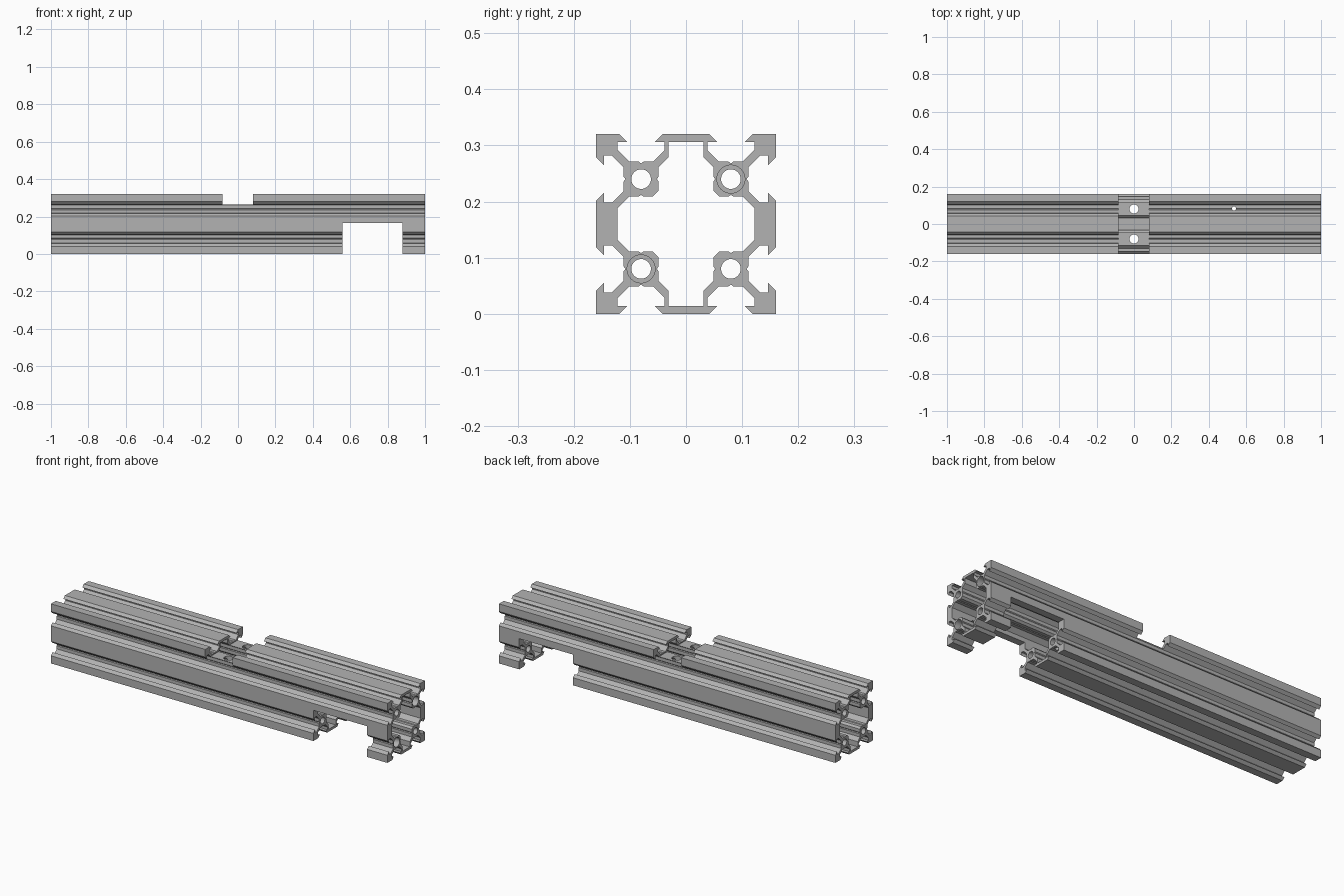
import bpy, bmesh, math
from mathutils import Matrix, Vector

old = bpy.data.objects.get("Cube")
if old:
    bpy.data.objects.remove(old, do_unlink=True)

MID = 0.16      # height of the beam axis
CELL = 0.08     # offset of each screw core from the axis

metal = bpy.data.materials.new("aluminium_grey")
metal.use_nodes = True
grey = (0.45, 0.45, 0.45, 1)
metal.diffuse_color = grey
metal.node_tree.nodes["Principled BSDF"].inputs["Base Color"].default_value = grey


def ring_from_quadrant(q):
    """Mirror a top-to-side quarter outline into a closed loop."""
    half = q + [(y, -z) for y, z in reversed(q)]
    return half + [(-y, z) for y, z in reversed(half)]


def circle(cy, cz, r, n=32):
    return [(cy + r * math.cos(math.tau * i / n), cz + r * math.sin(math.tau * i / n))
            for i in range(n)]


# Outer outline: an eighth from the top plate to the corner, swapped for the side
eighth = [(.042, .16), (.055, .1465), (.038, .1465), (.038, .132), (.059, .111),
          (.076, .111), (.08, .108), (.084, .111), (.101, .111), (.122, .132),
          (.122, .1465), (.105, .1465), (.119, .16)]
outer = ring_from_quadrant(eighth + [(.16, .16)] + [(z, y) for y, z in reversed(eighth)])

# Inner cavity outline
inner = ring_from_quadrant([
    (.031, .1465), (.031, .119), (.049, .101), (.049, .084), (.052, .08),
    (.049, .076), (.049, .059), (.059, .049), (.076, .049), (.08, .052),
    (.084, .049), (.101, .049), (.122, .028)])

loops = [outer, inner]
for sy in (-1, 1):
    for sz in (-1, 1):
        loops.append(circle(sy * CELL, sz * CELL, .0175))

# Extruded beam
bm = bmesh.new()
edges = []
for loop in loops:
    vs = [bm.verts.new((-1, y, z + MID)) for y, z in loop]
    edges += [bm.edges.new((vs[i - 1], vs[i])) for i in range(len(vs))]
bmesh.ops.triangle_fill(bm, use_beauty=True, edges=edges, normal=(1, 0, 0))
ext = bmesh.ops.extrude_face_region(bm, geom=bm.faces[:], use_keep_orig=True)
bmesh.ops.translate(bm, vec=(2, 0, 0),
                    verts=[g for g in ext["geom"] if isinstance(g, bmesh.types.BMVert)])
bmesh.ops.recalc_face_normals(bm, faces=bm.faces[:])
mesh = bpy.data.meshes.new("slotted_beam")
bm.to_mesh(mesh)
bm.free()
beam = bpy.data.objects.new("slotted_beam", mesh)
bpy.context.collection.objects.link(beam)
mesh.materials.append(metal)


def cut(name, build):
    """Subtract a helper shape from the beam, then discard it."""
    b = bmesh.new()
    build(b)
    me = bpy.data.meshes.new(name)
    b.to_mesh(me)
    b.free()
    me.materials.append(metal)
    tool = bpy.data.objects.new(name, me)
    tool.hide_render = True
    bpy.context.collection.objects.link(tool)
    mod = beam.modifiers.new(name, "BOOLEAN")
    mod.operation, mod.solver, mod.object = "DIFFERENCE", "EXACT", tool
    bpy.ops.object.modifier_apply(modifier=name)
    bpy.data.objects.remove(tool, do_unlink=True)


def box(x0, x1, z0, z1):
    m = Matrix.Translation(((x0 + x1) / 2, 0, (z0 + z1) / 2)) @ Matrix.Diagonal((x1 - x0, 1, z1 - z0, 1))
    return lambda b: bmesh.ops.create_cube(b, size=1, matrix=m)


def rod(centre, r, length, along_x=False):
    m = Matrix.Translation(Vector(centre))
    if along_x:
        m = m @ Matrix.Rotation(math.pi / 2, 4, "Y")
    return lambda b: bmesh.ops.create_cone(b, cap_ends=True, segments=32, radius1=r,
                                           radius2=r, depth=length, matrix=m)


bpy.context.view_layer.objects.active = beam
beam.select_set(True)

# Cross notches in the top and underside
cut("top_notch", box(-.083, .08, .265, .5))
cut("bottom_notch", box(.56, .88, -.2, .165))

# Vertical through holes
for s in (-1, 1):
    cut("cross_hole", rod((0, s * CELL, MID), .024, 1))
cut("small_hole", rod((.535, .083, MID), .011, 1))

# Counterbored screw holes on one diagonal of the right-hand end
for s in (-1, 1):
    cut("counterbore", rod((1, s * CELL, MID + s * CELL), .025, .08, True))

bpy.ops.object.shade_smooth_by_angle(angle=math.radians(30))
